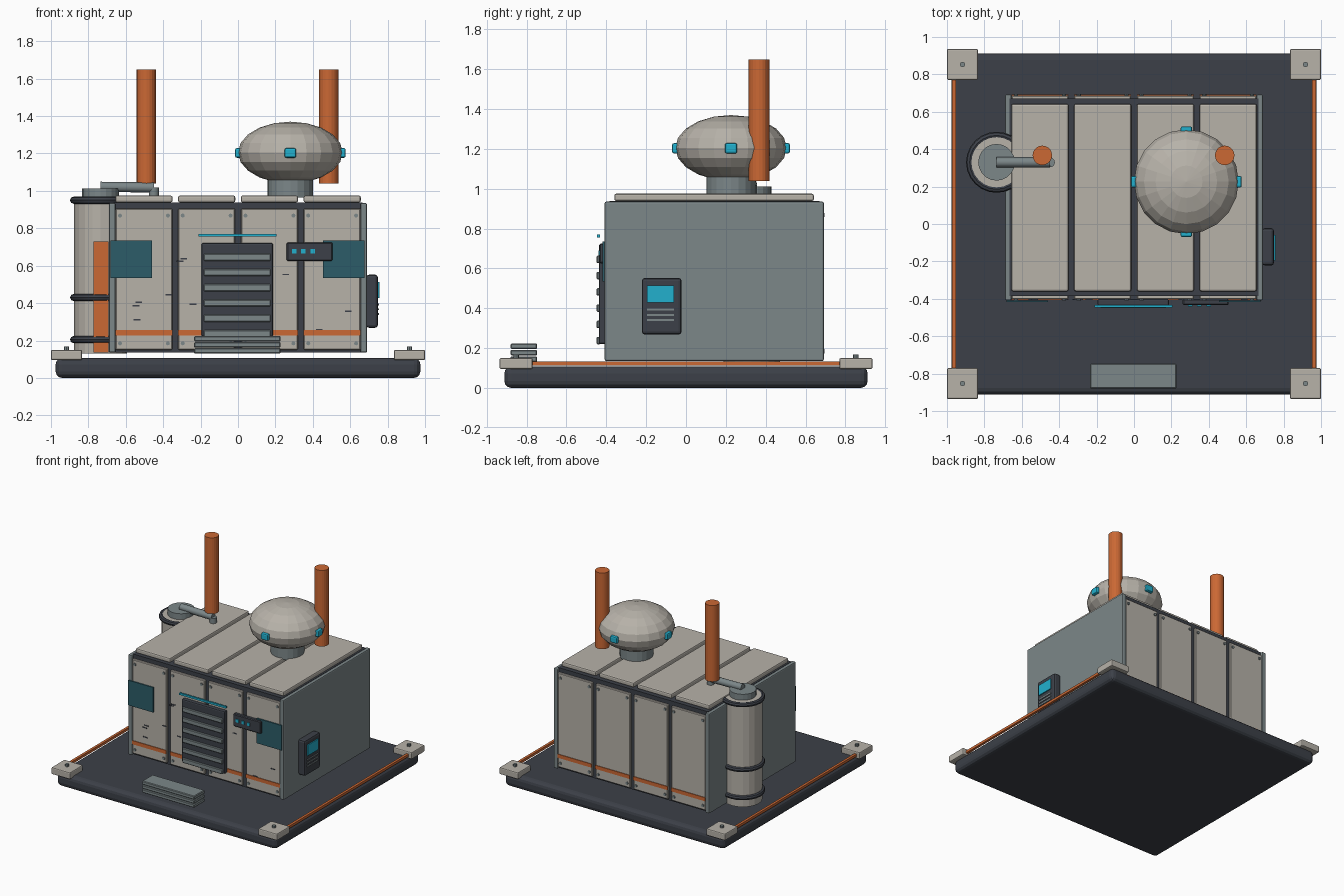
import bpy, bmesh, math
from mathutils import Matrix, Vector

if "Cube" in bpy.data.objects:
    bpy.data.objects.remove(bpy.data.objects["Cube"])


def material(name, r, g, b):
    m = bpy.data.materials.new(name)
    lin = [(c / 255 / 12.92 if c < 11 else ((c / 255 + 0.055) / 1.055) ** 2.4) for c in (r, g, b)]
    m.diffuse_color = (*lin, 1)
    m.use_nodes = True
    m.node_tree.nodes["Principled BSDF"].inputs["Base Color"].default_value = m.diffuse_color
    return m


BEIGE = material("warm_beige", 183, 178, 169)
DARK = material("charcoal", 60, 64, 72)
GRAY = material("steel_gray", 124, 135, 137)
ORANGE = material("orange", 203, 104, 52)
CYAN = material("cyan", 34, 176, 206)
TEAL = material("dark_teal", 44, 92, 104)


def finish(name, bm, mat, smooth=False):
    me = bpy.data.meshes.new(name)
    bm.to_mesh(me)
    bm.free()
    me.materials.append(mat)
    ob = bpy.data.objects.new(name, me)
    bpy.context.collection.objects.link(ob)
    if smooth:
        bpy.context.view_layer.objects.active = ob
        ob.select_set(True)
        bpy.ops.object.shade_smooth_by_angle(angle=math.radians(40))
        ob.select_set(False)
    return ob


def box(name, xs, ys, zs, mat, bevel=0.0, segments=2):
    """Box given by its extents on each axis, with optional rounded edges."""
    bm = bmesh.new()
    bmesh.ops.create_cube(bm, size=1)
    for v in bm.verts:
        v.co = Vector([(a + b) / 2 + c * (b - a) for c, (a, b) in zip(v.co, (xs, ys, zs))])
    if bevel:
        bmesh.ops.bevel(bm, geom=bm.edges[:], offset=bevel, segments=segments,
                        affect='EDGES', profile=0.5)
    return finish(name, bm, mat)


def rod(name, start, end, radius, mat, sides=16, smooth=False):
    """Capped cylinder between two points."""
    a, b = Vector(start), Vector(end)
    bm = bmesh.new()
    rot = (b - a).to_track_quat('Z', 'Y').to_matrix().to_4x4()
    bmesh.ops.create_cone(bm, cap_ends=True, segments=sides, radius1=radius, radius2=radius,
                          depth=(b - a).length, matrix=Matrix.Translation((a + b) / 2) @ rot)
    return finish(name, bm, mat, smooth)


def ring(name, centre, major, minor, mat, n=24, m=8):
    bm = bmesh.new()
    loops = []
    for i in range(n):
        a = math.tau * i / n
        loops.append([])
        for j in range(m):
            t = math.tau * j / m
            r = major + minor * math.cos(t)
            loops[-1].append(bm.verts.new((centre[0] + r * math.cos(a), centre[1] + r * math.sin(a),
                                           centre[2] + minor * math.sin(t))))
    for i in range(n):
        p, q = loops[i], loops[(i + 1) % n]
        for j in range(m):
            k = (j + 1) % m
            bm.faces.new((p[j], q[j], q[k], p[k]))
    return finish(name, bm, mat, True)


# Base slab, corner pads with bolts, side rails
box("base_slab", (-0.975, 0.975), (-0.912, 0.912), (0, 0.107), DARK, 0.035, 3)
for sx in (-1, 1):
    for sy in (-1, 1):
        x, y = sx * 0.917, sy * 0.853
        box("corner_pad", (x - 0.083, x + 0.083), (y - 0.083, y + 0.083), (0.095, 0.15), BEIGE, 0.008)
        rod("pad_bolt", (x, y, 0.14), (x, y, 0.168), 0.014, GRAY, 8)
    box("side_rail", (sx * 0.963 - 0.01, sx * 0.963 + 0.01), (-0.775, 0.775), (0.112, 0.132), ORANGE)

# Building core and side walls
box("core", (-0.665, 0.665), (-0.385, 0.67), (0.137, 0.938), DARK)
for sx in (-1, 1):
    box("side_wall", sorted((sx * 0.655, sx * 0.69)), (-0.408, 0.692), (0.135, 0.935), GRAY, 0.008)

# Four bays: roof panel, front and back wall panels, stripes, screws
for i in range(4):
    x = -0.503 + 0.3355 * i
    box("roof_panel", (x - 0.153, x + 0.153), (-0.36, 0.642), (0.938, 0.975), BEIGE, 0.01)
    for side, y in ((-1, -0.385), (1, 0.67)):
        face = y + side * 0.017
        span = (x - 0.152, x + 0.152)
        box("wall_panel", span, sorted((y - side * 0.01, face)), (0.15, 0.905), BEIGE, 0.005, 1)
        box("wall_stripe", span, sorted((face, face + side * 0.005)), (0.226, 0.255), ORANGE)
        for dx in (-0.128, 0.128):
            for z in (0.185, 0.868):
                rod("panel_screw", (x + dx, face - side * 0.002, z),
                    (x + dx, face + side * 0.008, z), 0.011, GRAY, 8)

# Shutter door with slats, light bar and steps
box("door", (-0.195, 0.187), (-0.438, -0.4), (0.22, 0.722), DARK, 0.01)
for i in range(6):
    z = 0.645 - 0.0815 * i
    box("door_slat", (-0.183, 0.175), (-0.449, -0.43), (z - 0.019, z + 0.019), GRAY, 0.005, 1)
box("light_bar", (-0.21, 0.205), (-0.446, -0.432), (0.755, 0.77), CYAN)
for i in range(3):
    z = 0.13 + 0.0325 * i
    box("step", (-0.235, 0.228), (-0.88, -0.747), (z, z + 0.029), GRAY, 0.005, 1)

# Front window plates, indicator box, wear marks
for x in (-0.682, 0.455):
    box("window_plate", (x, x + 0.222), (-0.418, -0.409), (0.535, 0.735), TEAL)
box("indicator_box", (0.26, 0.505), (-0.434, -0.4), (0.625, 0.725), DARK, 0.006, 1)
for x in (0.30, 0.35, 0.40):
    box("indicator_light", (x - 0.012, x + 0.012), (-0.44, -0.432), (0.666, 0.69), CYAN)
for x, z in ((-0.53, 0.405), (-0.545, 0.385), (-0.54, 0.31), (-0.31, 0.625), (-0.29, 0.637),
             (0.255, 0.553), (0.59, 0.357), (0.435, 0.258), (-0.37, 0.445), (-0.24, 0.395)):
    box("wear_mark", (x - 0.018, x + 0.018), (-0.405, -0.401), (z - 0.004, z + 0.004), DARK)

# Control panel on the right wall
box("control_panel", (0.685, 0.748), (-0.222, -0.022), (0.268, 0.552), DARK, 0.015)
box("control_screen", (0.745, 0.756), (-0.195, -0.06), (0.428, 0.513), CYAN)
for z in (0.393, 0.367, 0.341):
    box("control_key_row", (0.745, 0.754), (-0.195, -0.06), (z - 0.005, z + 0.005), GRAY)

# Storage tank with bands, cap and outlet pipe
TX, TY = -0.735, 0.33
rod("tank", (TX, TY, 0.13), (TX, TY, 0.965), 0.142, BEIGE, 20)
box("tank_stripe", (TX - 0.038, TX + 0.042), (TY - 0.15, TY - 0.12), (0.135, 0.73), ORANGE)
for z in (0.205, 0.43, 0.95):
    ring("tank_band", (TX, TY, z), 0.144, 0.019, DARK)
rod("tank_cap", (TX, TY, 0.95), (TX, TY, 1.012), 0.098, GRAY, 20)
rod("outlet_pipe", (TX, TY, 1.022), (-0.45, TY, 1.018), 0.027, GRAY, 12, True)
rod("outlet_stub", (-0.45, TY, 0.965), (-0.45, TY, 1.018), 0.027, GRAY, 12, True)

# Chimneys
for x in (-0.49, 0.485):
    rod("chimney", (x, 0.367, 1.04), (x, 0.367, 1.65), 0.052, ORANGE, 20)

# Faceted dome tank on its neck, with four side lights
DX, DY, DZ = 0.28, 0.226, 1.205
rod("dome_neck", (DX, DY, 0.965), (DX, DY, 1.08), 0.122, GRAY, 20)
bm = bmesh.new()
bmesh.ops.create_uvsphere(bm, u_segments=20, v_segments=10, radius=1,
                          matrix=Matrix.Translation((DX, DY, DZ)) @ Matrix.Diagonal((0.28, 0.28, 0.165, 1)))
finish("dome", bm, BEIGE)
for ux, uy in ((1, 0), (-1, 0), (0, 1), (0, -1)):
    x, y = DX + ux * 0.279, DY + uy * 0.279
    hx, hy = (0.017, 0.031) if ux else (0.031, 0.017)
    box("dome_light", (x - hx, x + hx), (y - hy, y + hy), (DZ - 0.028, DZ + 0.024), CYAN, 0.01)
